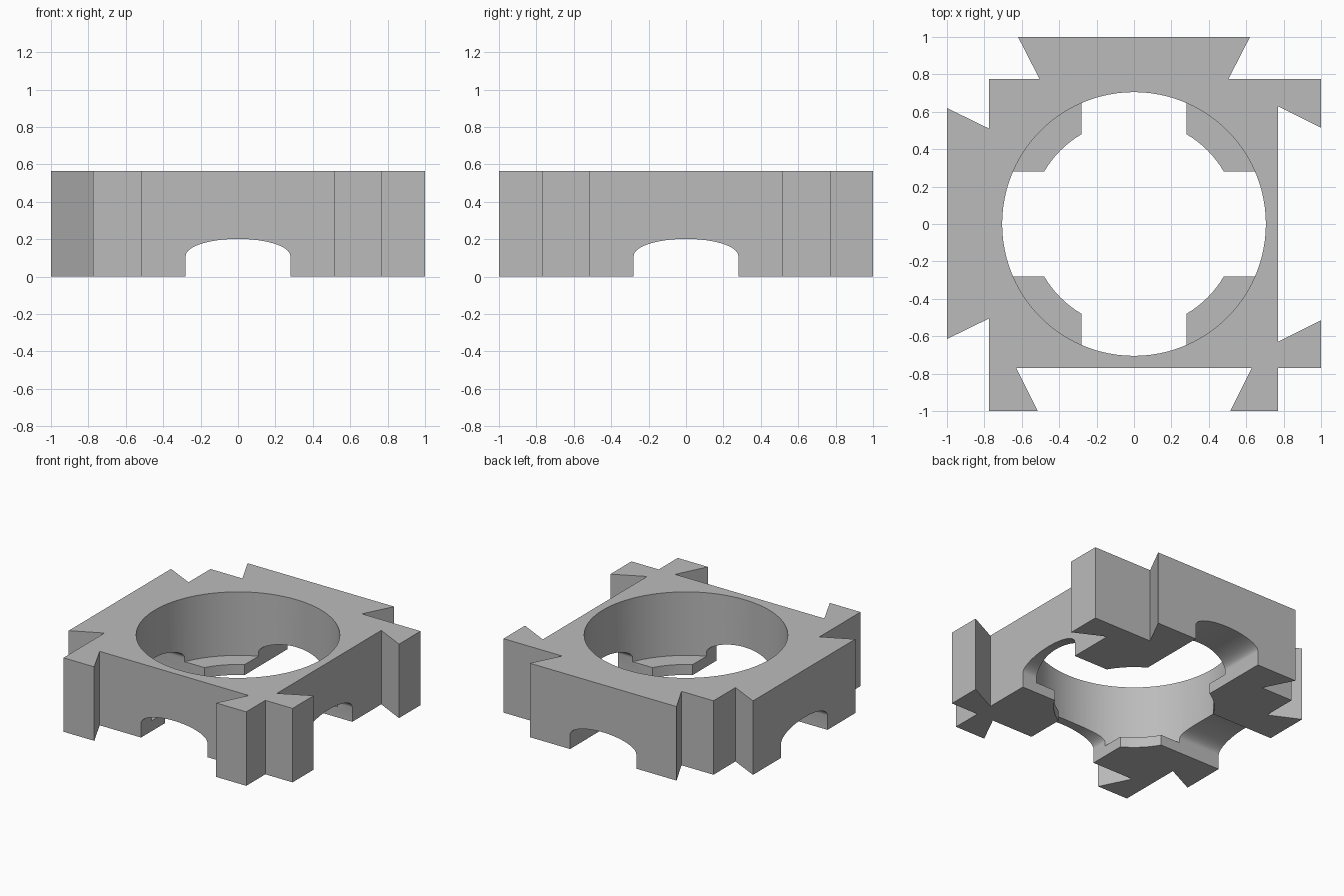
import bpy, bmesh, math

if "Cube" in bpy.data.objects:
    bpy.data.objects.remove(bpy.data.objects["Cube"])

grey = bpy.data.materials.new("grey")
grey.diffuse_color = (0.5, 0.5, 0.5, 1)
grey.use_nodes = True
grey.node_tree.nodes["Principled BSDF"].inputs["Base Color"].default_value = grey.diffuse_color
H = 0.565          # block height
LEDGE = 0.08       # ledge thickness


def prism(name, pts, a, b, place=lambda u, v, w: (u, v, w)):
    """Extrude a closed 2D profile from a to b."""
    bm = bmesh.new()
    low = [bm.verts.new(place(u, v, a)) for u, v in pts]
    high = [bm.verts.new(place(u, v, b)) for u, v in pts]
    n = len(pts)
    bm.faces.new(low)
    bm.faces.new(high)
    for i in range(n):
        bm.faces.new((low[i], low[(i + 1) % n], high[(i + 1) % n], high[i]))
    bmesh.ops.recalc_face_normals(bm, faces=bm.faces)
    me = bpy.data.meshes.new(name)
    bm.to_mesh(me)
    bm.free()
    me.materials.append(grey)
    ob = bpy.data.objects.new(name, me)
    bpy.context.collection.objects.link(ob)
    return ob


def circle(r, n=96):
    return [(r * math.cos(2 * math.pi * i / n), r * math.sin(2 * math.pi * i / n))
            for i in range(n)]


# Block outline: dovetail tongues at back and left, matching sockets at front and right
outline = [(-0.62, 1), (-0.505, 0.775), (-0.775, 0.775), (-0.775, 0.51),
           (-1, 0.62), (-1, -0.615), (-0.775, -0.505), (-0.775, -1),
           (-0.515, -1), (-0.63, -0.77), (0.63, -0.77), (0.515, -1),
           (0.77, -1), (0.77, -0.77), (1, -0.77), (1, -0.515),
           (0.77, -0.63), (0.77, 0.63), (1, 0.515), (1, 0.775),
           (0.505, 0.775), (0.62, 1)]
block = prism("dovetail_block", outline, 0, H)

# Arch profile for the two crossing channels underneath
arch = [(-0.28, -0.2)]
arch += [(-0.28 * math.cos(math.pi * i / 32), 0.11 + 0.092 * math.sin(math.pi * i / 32))
         for i in range(33)]
arch += [(0.28, -0.2)]

cutters = [
    prism("bore_cutter", circle(0.705), LEDGE, 1),
    prism("ledge_cutter", circle(0.556), -0.2, 0.8),
    prism("channel_y_cutter", arch, -1.3, 1.3, lambda u, v, w: (u, w, v)),
    prism("channel_x_cutter", arch, -1.3, 1.3, lambda u, v, w: (w, u, v)),
]

# Cut the bore, the ledge opening and the channels
bpy.context.view_layer.objects.active = block
block.select_set(True)
for c in cutters:
    c.select_set(False)
    m = block.modifiers.new(c.name, "BOOLEAN")
    m.operation = "DIFFERENCE"
    m.solver = "EXACT"
    m.object = c
    bpy.ops.object.modifier_apply(modifier=m.name)
for c in cutters:
    bpy.data.objects.remove(c, do_unlink=True)

bpy.ops.object.shade_smooth_by_angle(angle=math.radians(25))
